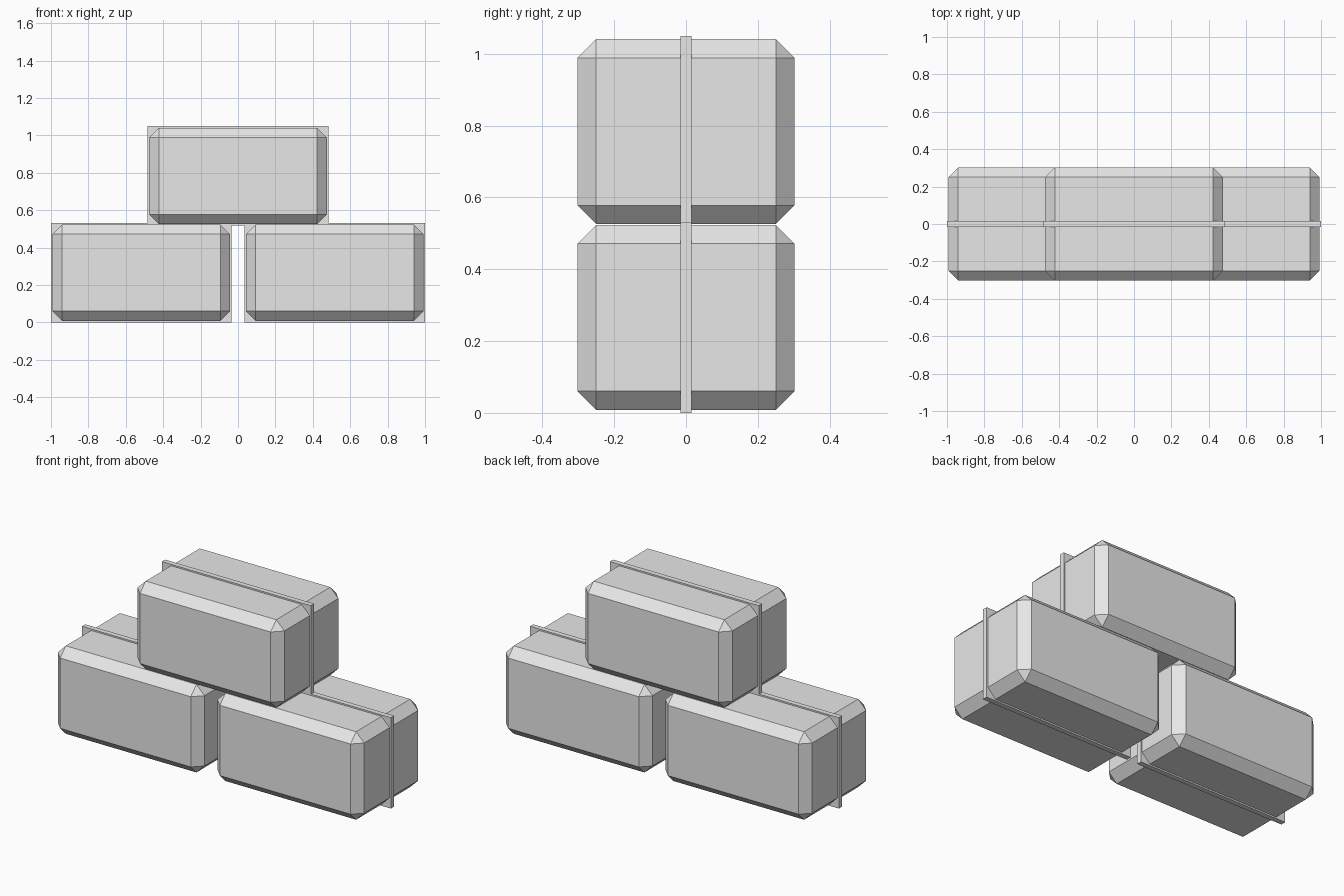
import bpy
import bmesh

cube = bpy.data.objects.get("Cube")
if cube:
    bpy.data.objects.remove(cube, do_unlink=True)

# Plain light grey
grey = bpy.data.materials.new("light_grey")
grey.use_nodes = True
colour = (0.8, 0.8, 0.8, 1)
grey.diffuse_color = colour
grey.node_tree.nodes["Principled BSDF"].inputs["Base Color"].default_value = colour


def box(name, centre, size, bevel=0):
    """Flat shaded box with optional one-segment chamfers."""
    mesh = bpy.data.meshes.new(name)
    bm = bmesh.new()
    bmesh.ops.create_cube(bm, size=1)
    bmesh.ops.scale(bm, vec=size, verts=bm.verts)
    if bevel:
        bmesh.ops.bevel(bm, geom=bm.edges[:], offset=bevel, segments=1,
                        affect='EDGES', clamp_overlap=True)
    bm.to_mesh(mesh)
    bm.free()
    mesh.materials.append(grey)
    obj = bpy.data.objects.new(name, mesh)
    obj.location = centre
    bpy.context.collection.objects.link(obj)
    return obj


# Two blocks side by side with a third stacked across them
places = {"left": (0.517, 0.266), "right": (-0.517, 0.266), "top": (0, 0.783)}
for side, (x, z) in places.items():
    # Chamfered block
    box(side + "_block", (x, 0, z), (0.95, 0.604, 0.515), 0.052)
    # Thin seam plate standing proud around the middle of the block
    box(side + "_seam", (x, 0, z), (0.966, 0.03, 0.532))
